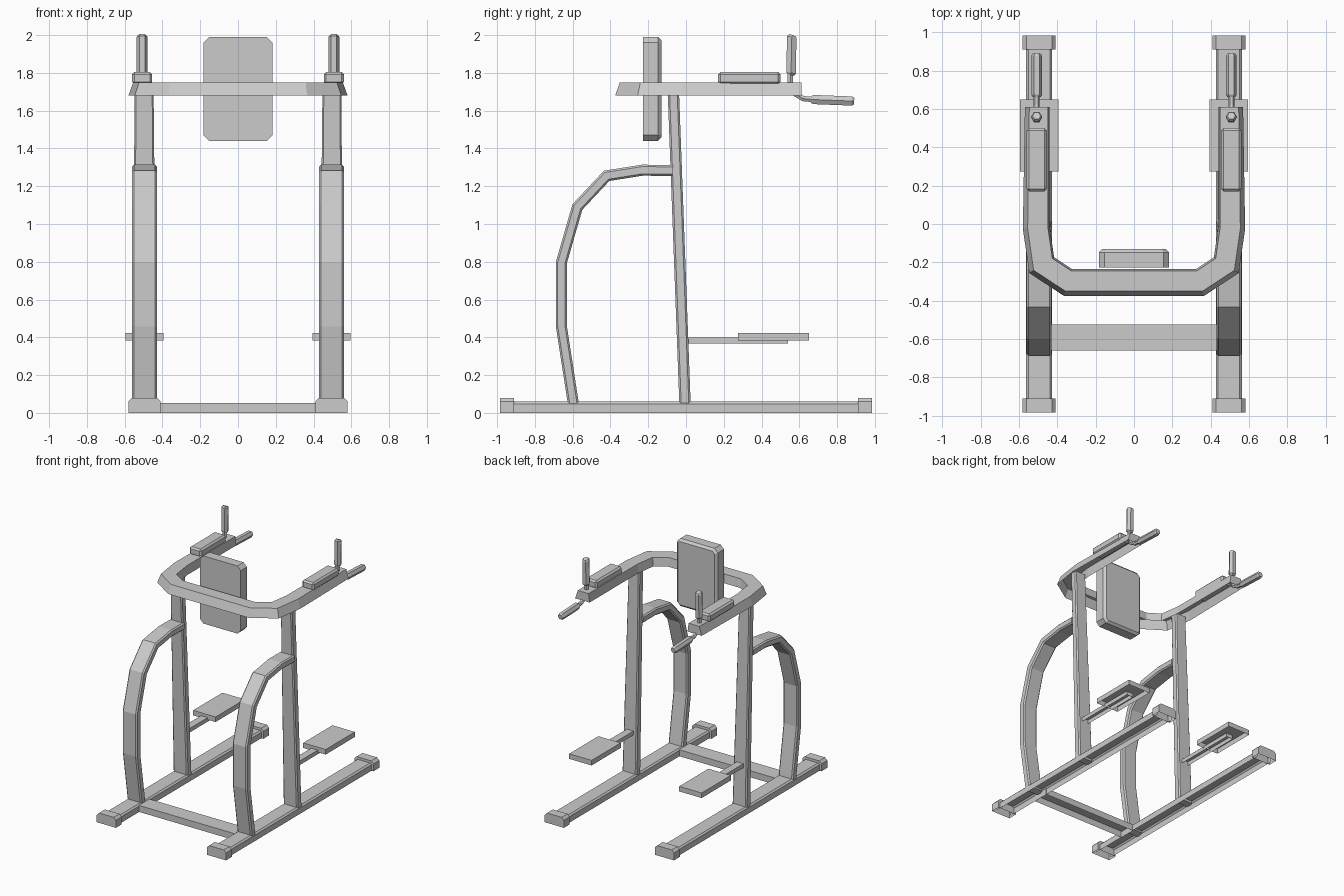
import bpy, bmesh, math
from mathutils import Vector

if "Cube" in bpy.data.objects:
    bpy.data.objects.remove(bpy.data.objects["Cube"])

X, Z = Vector((1, 0, 0)), Vector((0, 0, 1))


def finish(name, bm, mirror):
    bmesh.ops.recalc_face_normals(bm, faces=bm.faces)
    me = bpy.data.meshes.new(name)
    bm.to_mesh(me)
    bm.free()
    ob = bpy.data.objects.new(name, me)
    bpy.context.collection.objects.link(ob)
    if mirror:
        ob.modifiers.new("mirror", 'MIRROR').use_mirror_merge = False
    return ob


def sweep(name, path, profile, n, scales=None, closed=True, caps=True, mirror=True):
    """Sweep profile (a along n, b along n x tangent) on a planar path with mitred corners."""
    bm = bmesh.new()
    pts = [Vector(p) for p in path]
    rings = []
    for i, p in enumerate(pts):
        d0 = (p - pts[i - 1]).normalized() if i else None
        d1 = (pts[i + 1] - p).normalized() if i < len(pts) - 1 else None
        t = ((d0 or d1) + (d1 or d0)).normalized()
        m = n.cross(t).normalized() / t.dot(d0 or d1)
        sa, sb = scales[i] if scales else (1, 1)
        rings.append([bm.verts.new(p + n * a * sa + m * b * sb) for a, b in profile])
    k = len(profile)
    for r, s in zip(rings, rings[1:]):
        for j in range(k if closed else k - 1):
            q = (j + 1) % k
            bm.faces.new((r[j], r[q], s[q], s[j]))
    if caps:
        bm.faces.new(rings[0])
        bm.faces.new(rings[-1])
    return finish(name, bm, mirror)


def box(name, lo, hi, bevel=0, open_bottom=False, mirror=True):
    bm = bmesh.new()
    bmesh.ops.create_cube(bm, size=1)
    for v in bm.verts:
        v.co = Vector([(l + h) / 2 + c * (h - l) for l, h, c in zip(lo, hi, v.co)])
    if bevel:
        bmesh.ops.bevel(bm, geom=bm.edges[:], offset=bevel, segments=1, affect='EDGES')
    if open_bottom:
        bm.normal_update()
        bmesh.ops.delete(bm, geom=[f for f in bm.faces if f.normal.z < -0.9], context='FACES')
    return finish(name, bm, mirror)


def chamfered(w, h, c):
    return [(-w, -h + c), (-w, h - c), (-w + c, h), (w - c, h),
            (w, h - c), (w, -h + c), (w - c, -h), (-w + c, -h)]


def channel(w, h, c):
    # open-bottomed profile, b points down along n x t for +y paths so t runs along +y: b = +z
    return [(-w, 0), (-w, h - c), (-w + c, h), (w - c, h), (w, h - c), (w, 0)]


def hexagon(r):
    return [(r * math.cos(i * math.pi / 3), r * math.sin(i * math.pi / 3)) for i in range(6)]


S = 0.495  # side frame centre

# floor rails, end caps and cross beam (open underneath)
sweep("floor_rail", [(S, -0.95, 0), (S, 0.95, 0)], channel(0.068, 0.06, 0.012), X, closed=False, caps=False)
for end, y in (("front", -0.985), ("rear", 0.91)):
    sweep(end + "_rail_cap", [(S, y, 0), (S, y + 0.075, 0)], channel(0.086, 0.08, 0.02), X, closed=False)
box("cross_beam", (-0.43, -0.66, 0), (0.43, -0.525, 0.053), open_bottom=True, mirror=False)

# leaning uprights, narrower at the top
sweep("upright", [(S, -0.005, 0.04), (S + 0.002, -0.067, 1.70)], chamfered(0.065, 0.03, 0.01), X,
      scales=[(1, 1), (0.77, 1)])

# curved front braces
brace = [(-0.595, 0.04), (-0.66, 0.46), (-0.66, 0.795), (-0.575, 1.09),
         (-0.42, 1.255), (-0.23, 1.285), (-0.07, 1.283)]
sweep("curved_brace", [(S, y, z) for y, z in brace], chamfered(0.065, 0.029, 0.01), X)

# U-shaped top rail (open underneath)
half = [(0.505, 0.61), (0.51, -0.02), (0.482, -0.215), (0.345, -0.305)]
u_path = [(x, y, 1.68) for x, y in half] + [(-x, y, 1.68) for x, y in reversed(half)]
sweep("top_rail", u_path, [(0, 0.07), (0.07, 0.045), (0.07, -0.06), (0, -0.07)], Z,
      scales=[(1, 0.92)] + [(1, 1)] * 6 + [(1, 0.92)], closed=False, mirror=False)

# arm pads
box("arm_pad", (0.454, 0.17, 1.74), (0.561, 0.50, 1.805), bevel=0.013)

# vertical and horizontal hand grips with their stems
tips = [(0.72, 0.72), (1, 1), (1, 1), (0.72, 0.72)]
HX = 0.508
sweep("upright_grip_stem", [(HX, 0.552, 1.74), (HX, 0.552, 1.81)], hexagon(0.016), X)
sweep("upright_grip", [(HX, 0.552 + 0.004 * i, z) for i, z in enumerate((1.79, 1.80, 1.99, 2.0))],
      hexagon(0.029), X, scales=tips)
sweep("lower_grip_stem", [(HX, 0.56, 1.70), (HX, 0.62, 1.664), (HX, 0.69, 1.657)], hexagon(0.016), X)
sweep("lower_grip", [(HX, 0.662, 1.660), (HX, 0.674, 1.659), (HX, 0.878, 1.651), (HX, 0.89, 1.650)],
      hexagon(0.028), X, scales=tips)

# back pad: clipped corners, softened rear face
bm = bmesh.new()
outline = chamfered(0.183, 0.275, 0.03)
base = bm.faces.new([bm.verts.new((a, -0.227, 1.715 + b)) for a, b in outline])
top = bmesh.ops.extrude_face_region(bm, geom=[base], use_keep_orig=True)["geom"]
moved = [g for g in top if isinstance(g, bmesh.types.BMVert)]
bmesh.ops.translate(bm, verts=moved, vec=(0, 0.097, 0))
rim = [e for e in bm.edges if all(v in moved for v in e.verts)]
bmesh.ops.bevel(bm, geom=rim, offset=0.018, segments=1, affect='EDGES')
finish("back_pad", bm, False)

# foot steps with support bars (steps open underneath)
box("step_arm", (S - 0.03, 0.0, 0.367), (S + 0.03, 0.54, 0.40), open_bottom=True)
box("foot_step", (0.394, 0.275, 0.383), (0.596, 0.65, 0.424), open_bottom=True)
